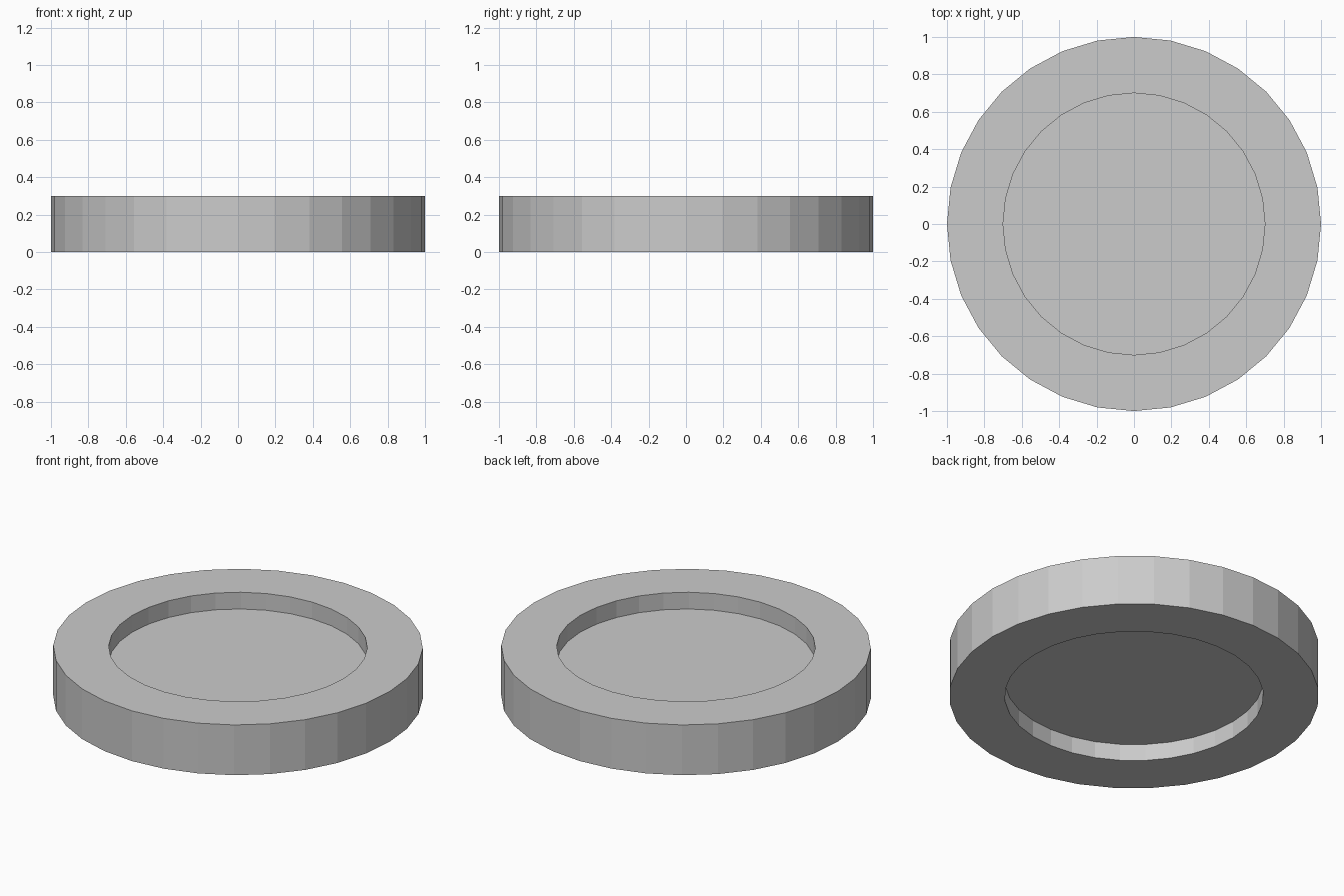
import bpy, bmesh
from math import pi

if "Cube" in bpy.data.objects:
    bpy.data.objects.remove(bpy.data.objects["Cube"])

SEGMENTS = 32
# Half section (radius, height): thick rim with a thin recessed web
PROFILE = [(0, 0.1), (0.7, 0.1), (0.7, 0), (1, 0),
           (1, 0.3), (0.7, 0.3), (0.7, 0.2), (0, 0.2)]

# Lathe the section around z
bm = bmesh.new()
verts = [bm.verts.new((r, 0, z)) for r, z in PROFILE]
edges = [bm.edges.new(pair) for pair in zip(verts, verts[1:])]
bmesh.ops.spin(bm, geom=verts + edges, cent=(0, 0, 0), axis=(0, 0, 1),
               angle=2 * pi, steps=SEGMENTS, use_merge=False)
bmesh.ops.remove_doubles(bm, verts=bm.verts, dist=1e-4)

# Merge each flat web into a single polygon
centres = [v for v in bm.verts if v.co.xy.length < 1e-3]
bmesh.ops.dissolve_verts(bm, verts=centres)
bmesh.ops.recalc_face_normals(bm, faces=bm.faces)

mesh = bpy.data.meshes.new("recessed_disc")
bm.to_mesh(mesh)
bm.free()
disc = bpy.data.objects.new("recessed_disc", mesh)
bpy.context.collection.objects.link(disc)
